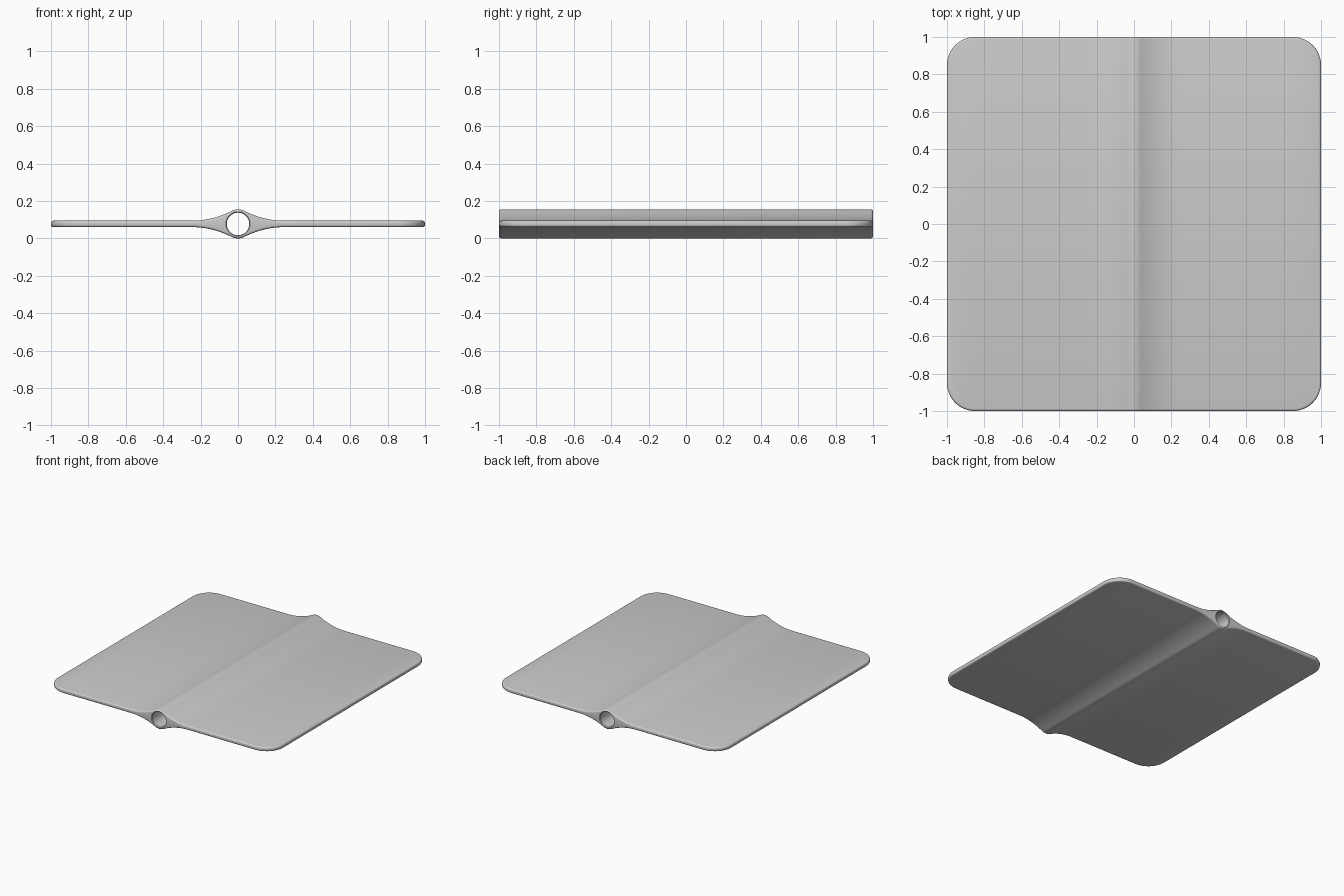
import bpy, bmesh
from math import sin, cos, pi, sqrt, radians

if "Cube" in bpy.data.objects:
    bpy.data.objects.remove(bpy.data.objects["Cube"])

HUB, HOLE, HALF = 0.0775, 0.06, 0.017      # hub radius, bore radius, half plate thickness
BLEND = 0.25                               # where the hub fairs into the plate
CORNER, EDGE = 0.15, 0.012                 # plan corner radius, edge rounding
FILLET = (BLEND**2 + HALF**2 - HUB**2) / (2 * (HUB - HALF))
TANGENT = HUB * BLEND / (FILLET + HUB)


def half_height(x):
    x = abs(x)
    if x < TANGENT:
        return sqrt(HUB**2 - x * x)
    if x < BLEND:
        return HALF + FILLET - sqrt(FILLET**2 - (BLEND - x)**2)
    return HALF


def new_object(name, bm):
    bmesh.ops.recalc_face_normals(bm, faces=bm.faces)
    mesh = bpy.data.meshes.new(name)
    bm.to_mesh(mesh)
    bm.free()
    obj = bpy.data.objects.new(name, mesh)
    bpy.context.collection.objects.link(obj)
    return obj


# Plan outline: rounded square with extra stations across the hub
def outline(inset):
    r, c = CORNER - inset, 1 - CORNER
    arc = [(c + r * sin(pi / 2 * i / 12), -c - r * cos(pi / 2 * i / 12)) for i in range(13)]
    xs = [TANGENT * i / 6 for i in range(1, 7)]
    xs += [TANGENT + (BLEND - TANGENT) * i / 16 for i in range(1, 17)]
    right = [(x, -1 + inset) for x in xs] + arc
    front = [(-x, y) for x, y in reversed(right)] + [(0, -1 + inset)] + right
    return front + [(x, -y) for x, y in reversed(front)]


# Plate body: stacked outline rings with rounded rims
bm = bmesh.new()
steps = [(EDGE * (1 - sin(a)), EDGE * (1 - cos(a))) for a in (pi / 8 * k for k in range(5))]
levels = [(i, d, 1) for i, d in steps] + [(i, d, -1) for i, d in reversed(steps)]
rings = [[bm.verts.new((x, y, HUB + s * (half_height(x) - d))) for x, y in outline(i)]
         for i, d, s in levels]
n = len(rings[0])
for a, b in zip(rings, rings[1:]):
    for i in range(n):
        j = (i + 1) % n
        bm.faces.new((a[i], a[j], b[j], b[i]))
for ring in (rings[0], rings[-1]):
    for i in range(n // 2 - 1):
        bm.faces.new((ring[i], ring[i + 1], ring[n - 2 - i], ring[n - 1 - i]))
plate = new_object("hinged_plate", bm)

# Bore cutter: cylinder with slightly flared mouths
bm = bmesh.new()
SIDES = 64
profile = [(-1.05, HOLE + 0.005), (-0.999, HOLE + 0.005), (-0.994, HOLE),
           (0.994, HOLE), (0.999, HOLE + 0.005), (1.05, HOLE + 0.005)]
rings = [[bm.verts.new((r * cos(2 * pi * (i + .5) / SIDES), y, HUB + r * sin(2 * pi * (i + .5) / SIDES)))
          for i in range(SIDES)] for y, r in profile]
for a, b in zip(rings, rings[1:]):
    for i in range(SIDES):
        j = (i + 1) % SIDES
        bm.faces.new((a[i], a[j], b[j], b[i]))
bm.faces.new(rings[0])
bm.faces.new(rings[-1])
cutter = new_object("bore_cutter", bm)
cutter.hide_render = True

# Drill the bore and shade
mod = plate.modifiers.new("bore", 'BOOLEAN')
mod.operation, mod.solver, mod.object = 'DIFFERENCE', 'EXACT', cutter
bpy.context.view_layer.objects.active = plate
plate.select_set(True)
bpy.ops.object.modifier_apply(modifier=mod.name)
bpy.data.objects.remove(cutter, do_unlink=True)
bpy.ops.object.shade_smooth_by_angle(angle=radians(30))
